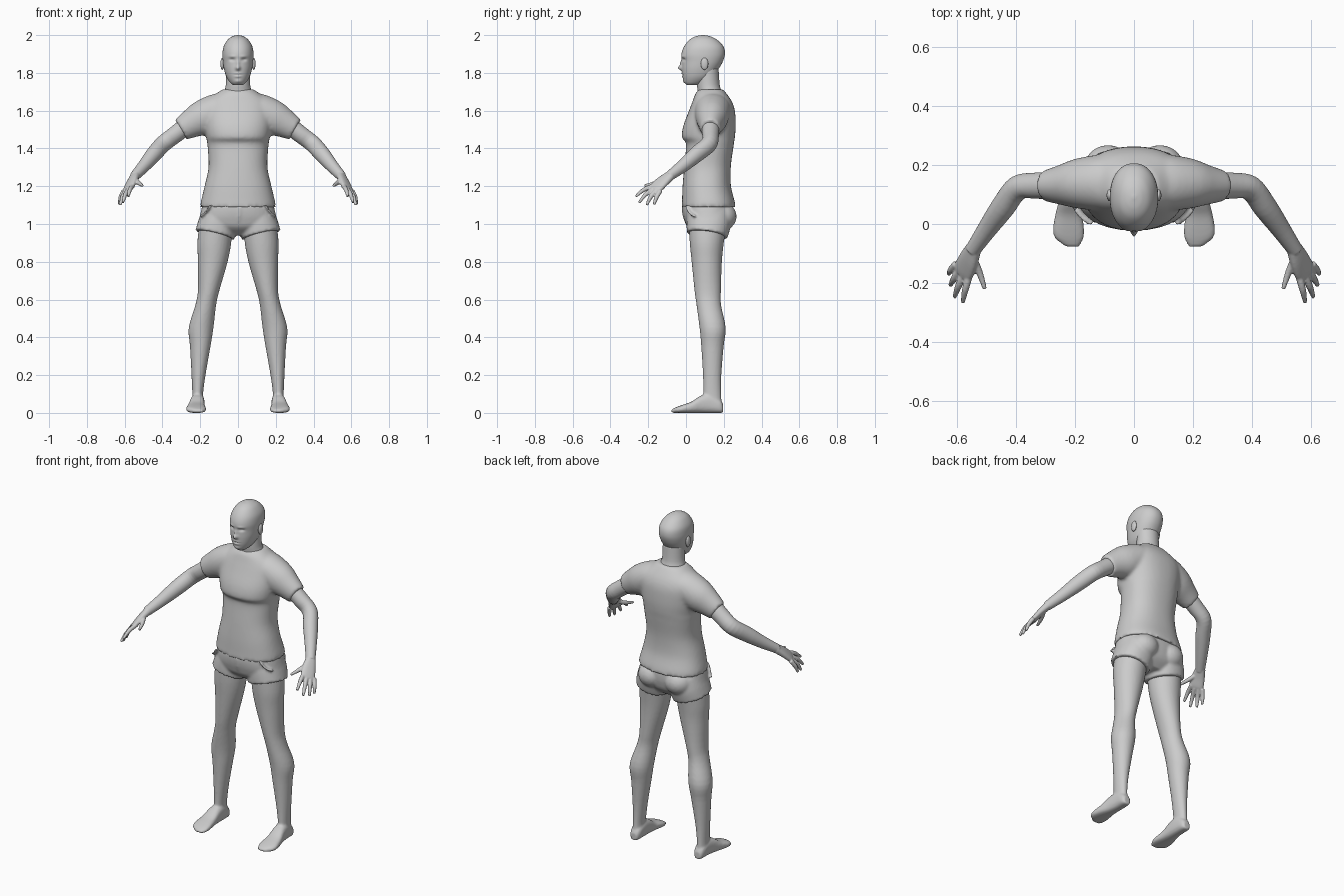
import bpy, bmesh, math
from mathutils import Vector

mat = bpy.data.materials.new("light grey")
mat.diffuse_color = (0.6, 0.6, 0.6, 1)


def loft(bm, rings, seg=32, sub=4, e=2.0):
    """Skin rings (centre, u, v) with smooth interpolation and capped ends."""
    def cr(a, b, c, d, t):
        return 0.5 * (2 * b + (c - a) * t + (2 * a - 5 * b + 4 * c - d) * t * t
                      + (3 * b - a - 3 * c + d) * t ** 3)
    n, loops = len(rings), []
    power = lambda s: math.copysign(abs(s) ** (2 / e), s)
    for i in range(n - 1):
        four = [rings[max(0, min(n - 1, i + k))] for k in (-1, 0, 1, 2)]
        for k in range(sub + (i == n - 2)):
            c, u, v = (cr(*(r[j] for r in four), k / sub) for j in range(3))
            loops.append([bm.verts.new(c + u * power(math.cos(a)) + v * power(math.sin(a)))
                          for a in (2 * math.pi * s / seg for s in range(seg))])
    new = [bm.faces.new(loops[0][::-1]), bm.faces.new(loops[-1])]
    for a, b in zip(loops, loops[1:]):
        for s in range(seg):
            t = (s + 1) % seg
            new.append(bm.faces.new((a[s], a[t], b[t], b[s])))
    bmesh.ops.recalc_face_normals(bm, faces=new)


def stack(bm, rows, **kw):
    """Horizontal rings: z, x left, x right, y front, y back."""
    loft(bm, [(Vector(((a + b) / 2, (f + k) / 2, z)), Vector(((b - a) / 2, 0, 0)),
               Vector((0, (k - f) / 2, 0))) for z, a, b, f, k in rows], **kw)


def tube(bm, pts, hint=(0, 1, 0), **kw):
    """Rings across a path: x, y, z, radius along hint, other radius."""
    p, rings = [Vector(q[:3]) for q in pts], []
    for i, q in enumerate(pts):
        t = (p[min(i + 1, len(p) - 1)] - p[max(i - 1, 0)]).normalized()
        h = Vector(hint)
        u = (h - t * h.dot(t)).normalized()
        rings.append((p[i], u * q[3], t.cross(u) * q[4]))
    loft(bm, rings, **kw)


def ball(bm, centre, size):
    r = bmesh.ops.create_uvsphere(bm, u_segments=24, v_segments=16, radius=1)
    for v in r["verts"]:
        v.co = Vector([c + a * s for c, a, s in zip(centre, v.co, size)])


def finish(bm, name, voxel=0, smooth=0, mirror=False):
    me = bpy.data.meshes.new(name)
    bm.to_mesh(me)
    bm.free()
    me.materials.append(mat)
    for f in me.polygons:
        f.use_smooth = True
    ob = bpy.data.objects.new(name, me)
    bpy.context.collection.objects.link(ob)
    if voxel:
        m = ob.modifiers.new("blend", 'REMESH')
        m.mode, m.voxel_size, m.use_smooth_shade = 'VOXEL', voxel, True
        m = ob.modifiers.new("soften", 'SMOOTH')
        m.factor, m.iterations = 0.5, smooth
    if mirror:
        m = ob.modifiers.new("mirror", 'MIRROR')
        m.use_mirror_merge = False
    return ob


def wide(rows):
    return [(z, -w, w, f, b) for z, w, f, b in rows]


# head, shaped by soft bumps on the face
bm = bmesh.new()
stack(bm, wide([(1.735, .025, .005, .06), (1.75, .043, -.008, .10), (1.78, .062, -.017, .145),
                (1.82, .074, -.021, .172), (1.86, .080, -.021, .195), (1.90, .082, -.024, .206),
                (1.94, .076, -.010, .198), (1.975, .055, .018, .165), (1.993, .030, .05, .13),
                (2.0, .006, .085, .097)]), seg=80, sub=8, e=2.15)
bumps = [(0, 1.826, .011, .012, -.021), (0, 1.850, .008, .018, -.010),
         (.031, 1.870, .014, .008, .010), (.030, 1.887, .018, .006, -.004),
         (0, 1.797, .017, .004, -.006), (0, 1.781, .015, .005, -.006),
         (0, 1.789, .018, .002, .005), (0, 1.755, .018, .009, -.005)]
for v in bm.verts:
    if v.co.y < .06:
        x, z = abs(v.co.x), v.co.z
        v.co.y += sum(d * math.exp(-((x - bx) / sx) ** 2 - ((z - bz) / sz) ** 2)
                      for bx, bz, sx, sz, d in bumps)
for s in (-1, 1):
    ball(bm, (s * .083, .098, 1.848), (.010, .020, .032))
finish(bm, "head")

# neck
bm = bmesh.new()
stack(bm, wide([(1.62, .085, .06, .20), (1.70, .072, .062, .188), (1.74, .064, .058, .178),
                (1.83, .062, .06, .172)]))
finish(bm, "neck")

# shirt: body and sleeves blended together
bm = bmesh.new()
stack(bm, wide([(1.09, .200, -.023, .263), (1.12, .196, -.021, .258), (1.2, .177, -.018, .238),
                (1.3, .156, -.010, .237), (1.40, .160, .0, .250), (1.435, .164, -.003, .255),
                (1.46, .168, -.022, .259), (1.52, .178, -.014, .263), (1.6, .182, .016, .259),
                (1.65, .165, .035, .242), (1.69, .115, .05, .215), (1.713, .082, .07, .195)]),
      seg=48, e=2.3)
for s in (-1, 1):
    tube(bm, [(s * .06, .14, 1.61, .10, .09), (s * .12, .14, 1.595, .095, .092),
              (s * .19, .137, 1.56, .085, .093), (s * .25, .132, 1.53, .067, .076),
              (s * .302, .129, 1.50, .052, .061)])
finish(bm, "shirt", .01, 4)

# shorts: hips, buttocks and short legs blended together
bm = bmesh.new()
stack(bm, wide([(1.14, .178, -.01, .235), (1.10, .188, -.018, .247), (1.06, .198, -.017, .25),
                (1.02, .205, -.008, .245), (.98, .19, .01, .23), (.94, .11, .06, .19)]),
      seg=48, e=2.3)
for s in (-1, 1):
    tube(bm, [(s * .095, .122, 1.06, .115, .095), (s * .108, .120, 1.0, .117, .103),
              (s * .122, .112, .942, .109, .106)], e=2.2)
    ball(bm, (s * .088, .19, 1.04), (.082, .078, .075))
    # pocket edge
    tube(bm, [(s * .145, -.0, 1.10, .008, .006), (s * .175, .018, 1.06, .008, .006),
              (s * .203, .05, 1.04, .008, .006)], seg=10)
# fly
tube(bm, [(.008, -.012, 1.09, .012, .012), (.006, -.006, 1.04, .012, .011),
          (.002, .014, .99, .01, .009)], seg=12)
finish(bm, "shorts", .008, 3)

# leg and foot
bm = bmesh.new()
stack(bm, [(1.0, .03, .205, .015, .215), (.9, .036, .215, .02, .2), (.8, .055, .212, .03, .19),
           (.65, .098, .212, .045, .185), (.57, .116, .226, .056, .186),
           (.45, .130, .261, .072, .210), (.35, .146, .254, .081, .199),
           (.2, .172, .246, .09, .187), (.1, .185, .242, .092, .186), (.05, .183, .244, .09, .19)])
feet = [(.197, .213, .018, .045), (.18, .213, .030, .07), (.13, .213, .035, .10),
        (.08, .216, .039, .092), (.03, .221, .046, .060), (-.02, .222, .053, .042),
        (-.05, .219, .047, .031), (-.077, .208, .022, .018)]
loft(bm, [(Vector((x, y, h / 2)), Vector((w, 0, 0)), Vector((0, 0, h / 2)))
          for y, x, w, h in feet], e=2.6)
finish(bm, "leg", .007, 2, True)

# arm, palm and fingers
bm = bmesh.new()
tube(bm, [(.24, .13, 1.545, .045, .05), (.33, .13, 1.475, .044, .046),
          (.395, .122, 1.425, .042, .045), (.445, .057, 1.37, .041, .043),
          (.50, -.02, 1.305, .033, .034), (.548, -.09, 1.252, .026, .026)], hint=(1, 1, 0))
tube(bm, [(.543, -.08, 1.258, .027, .022), (.56, -.12, 1.228, .037, .019),
          (.576, -.155, 1.196, .041, .016), (.584, -.172, 1.182, .036, .011)],
     hint=(.042, .04, -.025), e=2.4)
fingers = [((.558, -.172, 1.202), (.572, -.222, 1.182), (.581, -.266, 1.146)),
           ((.576, -.168, 1.187), (.596, -.212, 1.158), (.609, -.248, 1.114)),
           ((.591, -.155, 1.179), (.611, -.186, 1.145), (.623, -.208, 1.100)),
           ((.604, -.136, 1.176), (.621, -.156, 1.142), (.629, -.170, 1.103)),
           ((.547, -.112, 1.240), (.524, -.165, 1.216), (.506, -.220, 1.203))]
for a, b, c in fingers:
    tube(bm, [(*a, .0125, .0125), (*b, .0115, .0115), (*c, .007, .007)], hint=(1, .3, 0), seg=14)
finish(bm, "arm", .004, 2, True)
